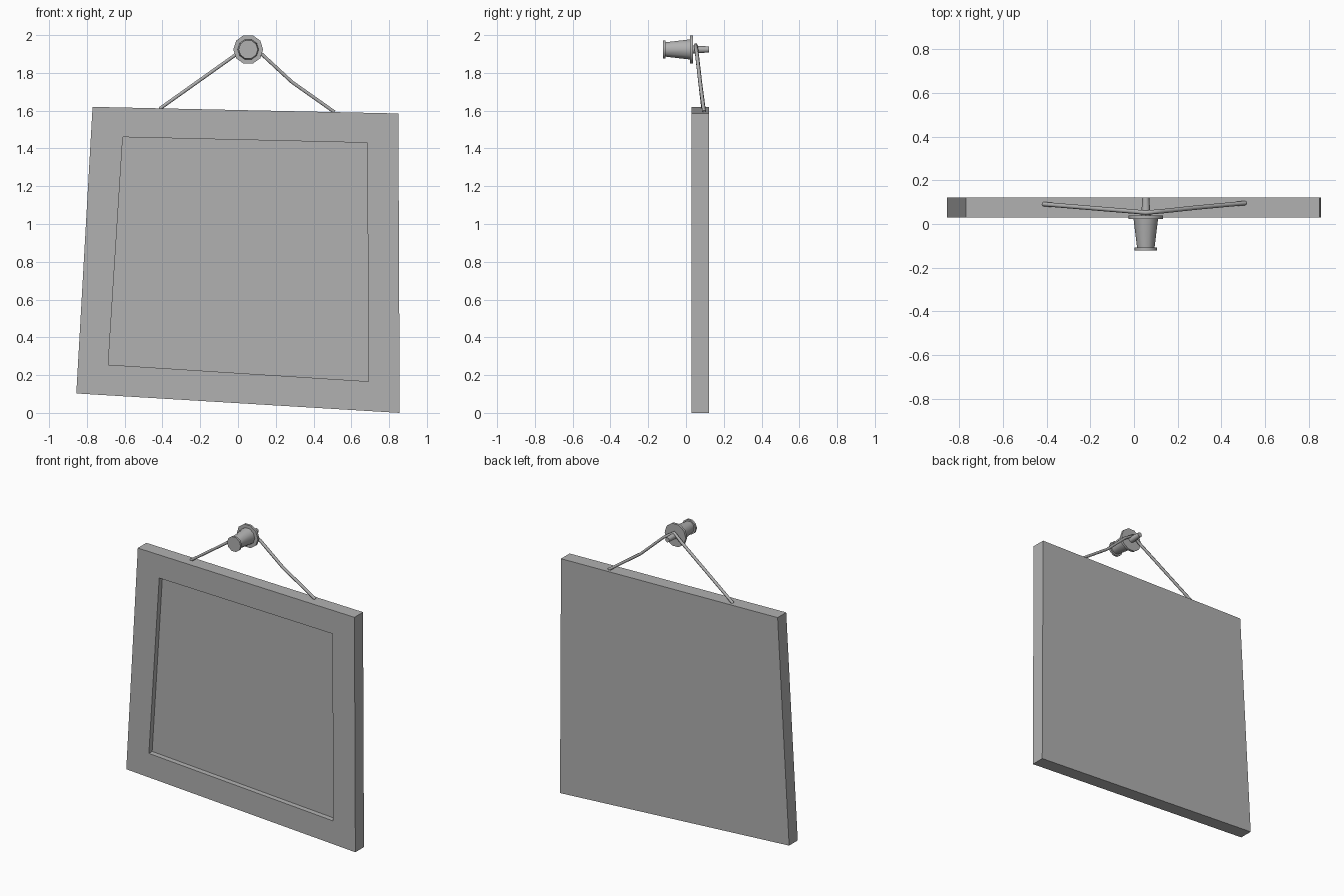
import bpy, bmesh, math

if "Cube" in bpy.data.objects:
    bpy.data.objects.remove(bpy.data.objects["Cube"])

FRONT, BACK, RECESS = 0.03, 0.122, 0.065

grey = bpy.data.materials.new("dark_grey")
grey.diffuse_color = (0.44, 0.44, 0.44, 1)
grey.use_nodes = True
grey.node_tree.nodes["Principled BSDF"].inputs["Base Color"].default_value = grey.diffuse_color


def make_object(name, bm):
    bmesh.ops.recalc_face_normals(bm, faces=bm.faces)
    mesh = bpy.data.meshes.new(name)
    bm.to_mesh(mesh)
    bm.free()
    mesh.materials.append(grey)
    obj = bpy.data.objects.new(name, mesh)
    bpy.context.collection.objects.link(obj)
    return obj


def bridge(bm, a, b):
    for i in range(len(a)):
        j = (i + 1) % len(a)
        bm.faces.new((a[i], a[j], b[j], b[i]))


def lathe_y(name, profile, cx, cz, sides):
    """Closed smooth solid turned around a y axis; profile is (radius, y)."""
    bm = bmesh.new()
    angles = [2 * math.pi * i / sides for i in range(sides)]
    rings = [[bm.verts.new((cx + r * math.cos(a), y, cz + r * math.sin(a)))
              for a in angles] for r, y in profile]
    for a, b in zip(rings, rings[1:]):
        bridge(bm, a, b)
    bm.faces.new(rings[0])
    bm.faces.new(rings[-1])
    obj = make_object(name, bm)
    bpy.ops.object.select_all(action="DESELECT")
    obj.select_set(True)
    bpy.context.view_layer.objects.active = obj
    bpy.ops.object.shade_smooth_by_angle(angle=math.radians(50))
    return obj


# Crooked picture frame with a shallow recessed panel
outer = [(-0.77, 1.62), (0.849, 1.585), (0.856, 0.0), (-0.856, 0.103)]
inner = [(-0.61, 1.46), (0.685, 1.43), (0.69, 0.167), (-0.687, 0.255)]
bm = bmesh.new()
loops = [[bm.verts.new((x, y, z)) for x, z in pts]
         for pts, y in ((outer, BACK), (outer, FRONT), (inner, FRONT), (inner, RECESS))]
for a, b in zip(loops, loops[1:]):
    bridge(bm, a, b)
bm.faces.new(loops[0])
bm.faces.new(loops[-1])
make_object("picture_frame", bm)

# Push pin: grip with end rim and flange, and the metal pin behind
PX, PZ = 0.054, 1.924
lathe_y("pin_grip", [(0.051, -0.122), (0.051, -0.108), (0.04, -0.108), (0.056, 0.022),
                     (0.079, 0.022), (0.079, 0.038)], PX, PZ, 10)
lathe_y("pin_shaft", [(0.021, 0.036), (0.016, 0.122)], PX, PZ, 8)

# Hanging cord draped over the pin
path = [(-0.415, 0.091, 1.61), (0.0, 0.057, 1.905), (0.053, 0.052, 1.947),
        (0.125, 0.058, 1.90), (0.285, 0.075, 1.752), (0.51, 0.096, 1.593)]
curve = bpy.data.curves.new("hanging_cord", "CURVE")
curve.dimensions = "3D"
curve.bevel_depth = 0.01
curve.bevel_resolution = 1
curve.use_fill_caps = True
curve.materials.append(grey)
spline = curve.splines.new("POLY")
spline.points.add(len(path) - 1)
for p, co in zip(spline.points, path):
    p.co = (*co, 1)
spline.use_smooth = True
bpy.context.collection.objects.link(bpy.data.objects.new("hanging_cord", curve))
